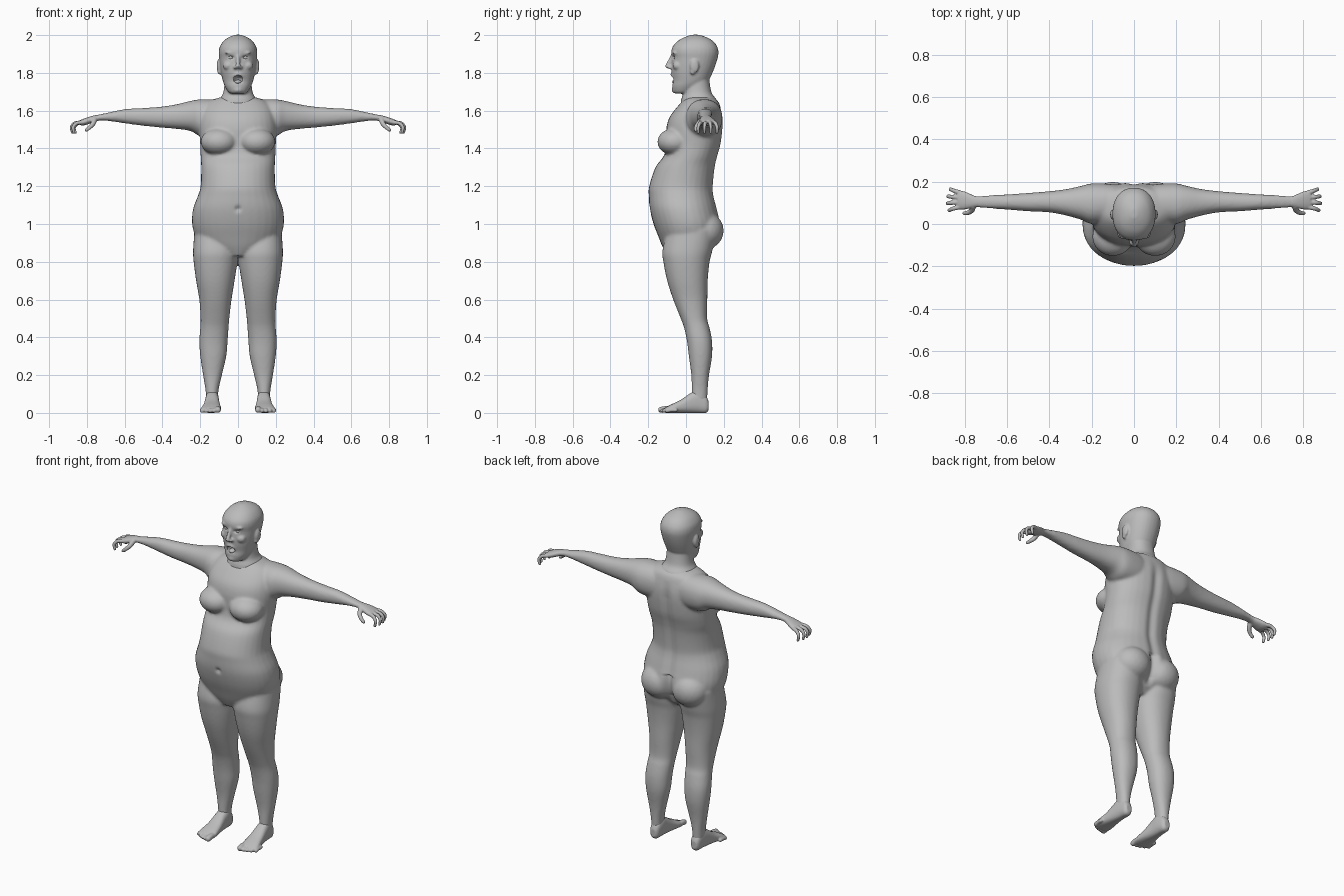
import bpy, bmesh, math
from mathutils import Matrix, Vector

cube = bpy.data.objects.get("Cube")
if cube:
    bpy.data.objects.remove(cube, do_unlink=True)

skin = bpy.data.materials.new("plain_grey")
skin.use_nodes = True
GREY = (0.5, 0.5, 0.5, 1)
skin.diffuse_color = GREY
skin.node_tree.nodes["Principled BSDF"].inputs["Base Color"].default_value = GREY


def spline(rows, steps=4):
    """Smoothly fill in rows between the given ones."""
    out = []
    for i in range(len(rows) - 1):
        p = [rows[max(0, min(len(rows) - 1, i + k))] for k in (-1, 0, 1, 2)]
        for s in range(steps):
            t = s / steps
            out.append([b + 0.5 * t * (c - a + t * (2*a - 5*b + 4*c - d + t * (3*(b - c) + d - a)))
                        for a, b, c, d in zip(*p)])
    return out + [list(rows[-1])]


def loft(bm, axis, rows, power=2.2, n=32):
    """Skin rounded sections; a row is position, low/high of the two other axes."""
    rings = []
    for t, a0, a1, b0, b1 in spline(rows):
        ring = []
        for k in range(n):
            c, s = math.cos(k * math.tau / n), math.sin(k * math.tau / n)
            a = (a0 + a1) / 2 + (a1 - a0) / 2 * math.copysign(abs(c) ** (2 / power), c)
            b = (b0 + b1) / 2 + (b1 - b0) / 2 * math.copysign(abs(s) ** (2 / power), s)
            ring.append(bm.verts.new({"x": (t, a, b), "y": (a, t, b), "z": (a, b, t)}[axis]))
        rings.append(ring)
    faces = [bm.faces.new(rings[0]), bm.faces.new(rings[-1])]
    for r, q in zip(rings, rings[1:]):
        faces += [bm.faces.new((r[k], r[(k + 1) % n], q[(k + 1) % n], q[k])) for k in range(n)]
    bmesh.ops.recalc_face_normals(bm, faces=faces)


def blob(bm, center, radii):
    m = Matrix.Translation(center) @ Matrix.Diagonal((*radii, 1))
    bmesh.ops.create_icosphere(bm, subdivisions=3, radius=1, matrix=m)


def chain(bm, points, r0, r1):
    """A tapering limb of overlapping balls along a path."""
    path = spline(points, 5)
    for i, p in enumerate(path):
        r = r0 + (r1 - r0) * i / (len(path) - 1)
        blob(bm, p, (r, r, r))


def mirror(bm, keep=True):
    geom = bm.verts[:] + bm.edges[:] + bm.faces[:]
    if keep:
        geom = bmesh.ops.duplicate(bm, geom=geom)["geom"]
    for v in geom:
        if isinstance(v, bmesh.types.BMVert):
            v.co.x = -v.co.x
    bmesh.ops.reverse_faces(bm, faces=[f for f in geom if isinstance(f, bmesh.types.BMFace)])


def make(name, bm):
    mesh = bpy.data.meshes.new(name)
    bm.to_mesh(mesh)
    bm.free()
    ob = bpy.data.objects.new(name, mesh)
    bpy.context.collection.objects.link(ob)
    return ob


def bake(ob):
    bpy.context.view_layer.update()
    mesh = bpy.data.meshes.new_from_object(ob.evaluated_get(bpy.context.evaluated_depsgraph_get()))
    ob.modifiers.clear()
    ob.data = mesh


def finish(ob, voxel=0, rounds=0, cutter=None):
    """Fuse, carve, soften and shade a part."""
    if voxel:
        for cut in ([cutter] if cutter else []) + [None]:
            m = ob.modifiers.new("fuse", "REMESH")
            m.mode, m.voxel_size = "VOXEL", voxel
            if cut:
                m = ob.modifiers.new("carve", "BOOLEAN")
                m.operation, m.object = "DIFFERENCE", cut
        m = ob.modifiers.new("soften", "SMOOTH")
        m.factor, m.iterations = 0.5, rounds
        bake(ob)
    ob.data.materials.clear()
    ob.data.materials.append(skin)
    bpy.ops.object.select_all(action="DESELECT")
    ob.select_set(True)
    bpy.context.view_layer.objects.active = ob
    bpy.ops.object.shade_smooth_by_angle(angle=math.radians(40))


# Body: legs, arms, breasts and buttocks on both sides
bm = bmesh.new()
loft(bm, "z", [(.03, .11, .165, .03, .11), (.12, .103, .172, .03, .115), (.2, .085, .185, .028, .122),
               (.3, .062, .2, .015, .138), (.38, .055, .205, .005, .138), (.45, .05, .2, -.01, .125),
               (.5, .046, .198, -.028, .112), (.6, .034, .205, -.068, .113), (.7, .018, .222, -.1, .115),
               (.8, .003, .235, -.12, .125), (.86, 0, .238, -.125, .14), (.97, .02, .23, -.1, .16)])
loft(bm, "x", [(.05, .03, .18, 1.47, 1.65), (.12, .01, .19, 1.46, 1.66), (.2, 0, .192, 1.465, 1.66),
               (.25, .02, .18, 1.492, 1.652), (.32, .04, .165, 1.503, 1.635), (.4, .055, .155, 1.51, 1.622),
               (.5, .06, .147, 1.52, 1.614), (.6, .068, .14, 1.533, 1.608), (.7, .075, .135, 1.547, 1.587),
               (.76, .081, .13, 1.545, 1.575)])
blob(bm, (.1, -.06, 1.435), (.098, .092, .073))
blob(bm, (.1, .1, .965), (.11, .1, .1))
mirror(bm)

# Torso
torso = [(.83, .06, -.1, .08), (.88, .17, -.125, .13), (.93, .222, -.145, .17), (1, .243, -.172, .182),
         (1.08, .238, -.192, .165), (1.15, .212, -.197, .148), (1.2, .198, -.195, .145),
         (1.3, .195, -.162, .155), (1.36, .198, -.118, .168), (1.42, .2, -.105, .185),
         (1.5, .205, -.105, .195), (1.56, .2, -.09, .195), (1.61, .185, -.055, .185),
         (1.65, .15, -.02, .17), (1.672, .09, 0, .14)]
loft(bm, "z", [(z, -w, w, f, b) for z, w, f, b in torso])
body = make("body", bm)
finish(body, .008, 8)

# Spine groove, cleft and navel
for v in body.data.vertices:
    x, y, z = v.co
    if y > .05 and .86 < z < 1.62:
        deep = .03 if z < 1.04 else .012
        v.co.y -= deep * math.exp(-(x / .025) ** 2) * min(1, (z - .86) / .05, (1.62 - z) / .1)
    elif y < -.1:
        v.co.y += .012 * math.exp(-(x * x + (z - 1.08) ** 2) / .0002)

# Head: paired features first, then skull, neck, nose, lips and chin
bm = bmesh.new()
blob(bm, (.102, .045, 1.835), (.011, .024, .037))
blob(bm, (.1, .035, 1.805), (.008, .014, .014))
blob(bm, (.04, -.06, 1.906), (.032, .014, .008))
blob(bm, (.05, -.045, 1.838), (.03, .026, .025))
blob(bm, (.014, -.085, 1.829), (.011, .013, .009))
mirror(bm)
skull = [(1.69, .035, -.058, .02), (1.7, .052, -.068, .05), (1.73, .07, -.073, .09), (1.76, .081, -.07, .12),
         (1.8, .09, -.076, .14), (1.84, .096, -.077, .156), (1.88, .1, -.074, .168), (1.91, .102, -.078, .172),
         (1.94, .096, -.07, .165), (1.97, .075, -.042, .142), (1.99, .046, -.005, .105), (2.002, .015, .03, .07)]
neck = [(1.63, .105, -.03, .165), (1.66, .098, -.025, .16), (1.69, .08, -.015, .138), (1.73, .073, -.01, .128),
        (1.79, .07, 0, .12)]
for rows in (skull, neck):
    loft(bm, "z", [(z, -w, w, f, b) for z, w, f, b in rows])
chain(bm, [(0, -.072, 1.893), (0, -.086, 1.862), (0, -.098, 1.836)], .009, .013)
ring = [k * math.tau / 16 for k in range(17)]
chain(bm, [(.029 * math.cos(a), -.07 - .006 * math.sin(a) + .012 * math.cos(a) ** 2, 1.765 + .026 * math.sin(a))
           for a in ring], .008, .008)
blob(bm, (0, -.06, 1.71), (.026, .016, .017))
head = make("head", bm)

# Mouth and eye hollows
bm = bmesh.new()
blob(bm, (.039, -.08, 1.882), (.022, .026, .011))
mirror(bm)
blob(bm, (0, -.08, 1.765), (.025, .05, .021))
cutter = make("hollow_cutter", bm)
cutter.hide_render = True
finish(head, .005, 4, cutter)
bpy.data.objects.remove(cutter, do_unlink=True)

# Eyes and tongue
bm = bmesh.new()
blob(bm, (.038, -.048, 1.881), (.018, .016, .014))
mirror(bm)
finish(make("eyes", bm))
bm = bmesh.new()
blob(bm, (0, -.052, 1.752), (.02, .022, .012))
finish(make("tongue", bm))

# Hands and feet
for side in ("left", "right"):
    bm = bmesh.new()
    loft(bm, "x", [(.72, .08, .131, 1.549, 1.579), (.75, .08, .132, 1.544, 1.577), (.78, .073, .145, 1.533, 1.57),
                   (.81, .068, .156, 1.523, 1.56), (.835, .072, .154, 1.522, 1.55)])
    for i in range(4):
        y = .08 + .023 * i
        reach = (0, .008, .006, -.006)[i]
        spread = (i - 1.5) * .005
        chain(bm, [(.825, y, 1.538), (.855 + reach, y + spread, 1.533), (.873 + reach, y + 2 * spread, 1.512),
                   (.868 + reach, y + 2 * spread, 1.485)], .0115, .008)
    chain(bm, [(.76, .085, 1.552), (.768, .064, 1.53), (.785, .053, 1.512), (.803, .051, 1.497)], .015, .009)
    if side == "right":
        mirror(bm, keep=False)
    finish(make(side + "_hand", bm), .004, 3)

    bm = bmesh.new()
    loft(bm, "y", [(.12, .12, .152, .015, .06), (.105, .108, .163, 0, .09), (.065, .102, .17, 0, .12),
                   (.025, .1, .175, 0, .105), (-.03, .094, .183, 0, .068), (-.08, .089, .194, 0, .044),
                   (-.11, .093, .194, 0, .028)], power=2.5)
    for i in range(5):
        r = .016 if i == 0 else .0115
        x, tip = .106 + .021 * i, -.132 + .002 * i * i
        chain(bm, [(x, tip + .045, r + .004), (x, tip + .02, r + .004), (x, tip, r)], r, r)
    if side == "right":
        mirror(bm, keep=False)
    finish(make(side + "_foot", bm), .004, 4)
